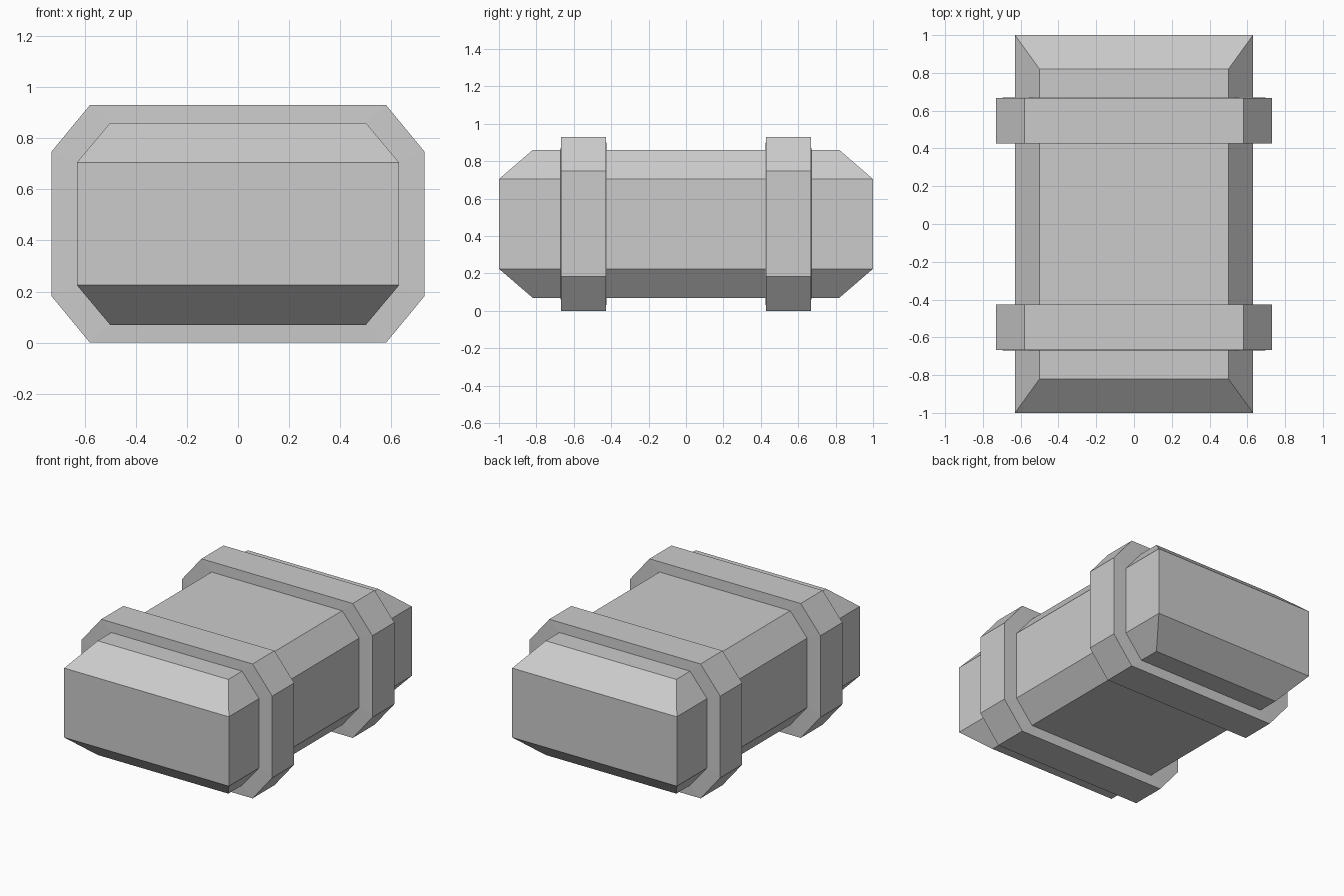
import bpy, bmesh

if "Cube" in bpy.data.objects:
    bpy.data.objects.remove(bpy.data.objects["Cube"])

MID_Z = 0.465
bm = bmesh.new()

# Body: four stacked rectangles (half x, half y, z) joined into a chamfered block
layers = [(0.50, 0.82, 0.07), (0.63, 1.0, 0.225), (0.63, 1.0, 0.705), (0.50, 0.82, 0.86)]
rings = [[bm.verts.new((sx * x, sy * y, z)) for sx, sy in ((-1, -1), (1, -1), (1, 1), (-1, 1))]
         for x, y, z in layers]
for low, high in zip(rings, rings[1:]):
    for i in range(4):
        j = (i + 1) % 4
        bm.faces.new((low[i], low[j], high[j], high[i]))
bm.faces.new(rings[0][::-1])
bm.faces.new(rings[-1])

# Loop cuts that bound the two bands
for y in (-0.67, -0.425, 0.425, 0.67):
    bmesh.ops.bisect_plane(bm, geom=bm.verts[:] + bm.edges[:] + bm.faces[:],
                           plane_co=(0, y, 0), plane_no=(0, 1, 0))

# Raised bands: extrude each loop of faces outward
for side in (-1, 1):
    band = [f for f in bm.faces if all(0.42 < side * v.co.y < 0.675 for v in f.verts)]
    new = bmesh.ops.extrude_face_region(bm, geom=band)["geom"]
    for v in (g for g in new if isinstance(g, bmesh.types.BMVert)):
        v.co.x *= 1.158
        v.co.z = MID_Z + (v.co.z - MID_Z) * 1.177
        v.co.y = side * (0.548 + (abs(v.co.y) - 0.548) * 0.98)
    bmesh.ops.delete(bm, geom=[f for f in band if f.is_valid], context='FACES_ONLY')

bmesh.ops.recalc_face_normals(bm, faces=bm.faces[:])
mesh = bpy.data.meshes.new("banded_case")
bm.to_mesh(mesh)
bm.free()
bpy.context.collection.objects.link(bpy.data.objects.new("banded_case", mesh))
